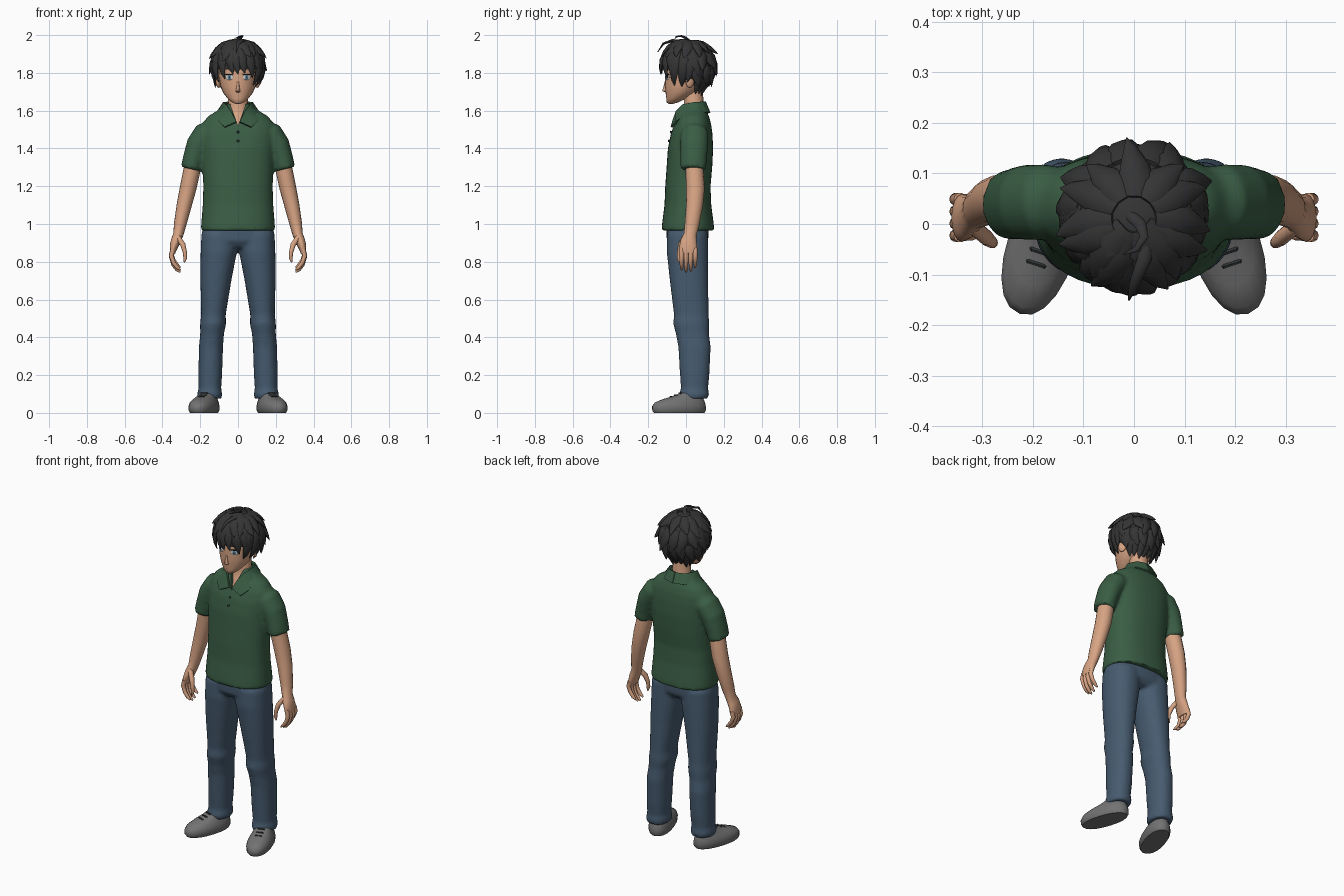
import bpy, bmesh, random
from math import sin, cos, pi, radians
from mathutils import Vector, Matrix

if "Cube" in bpy.data.objects:
    bpy.data.objects.remove(bpy.data.objects["Cube"])
random.seed(4)
parts = []


def material(name, r, g, b):
    m = bpy.data.materials.new(name)
    m.use_nodes = True
    m.diffuse_color = (r, g, b, 1)
    m.node_tree.nodes["Principled BSDF"].inputs["Base Color"].default_value = (r, g, b, 1)
    return m


skin = material("skin", .68, .37, .23)
green = material("shirt green", .042, .11, .058)
denim = material("denim blue", .062, .105, .16)
black = material("hair black", .035, .035, .036)
grey = material("shoe grey", .17, .17, .17)
dark = material("dark trim", .03, .035, .035)
white = material("eye white", .6, .6, .6)
iris = material("iris blue", .12, .25, .38)
lip = material("lip", .45, .2, .13)


def finish(name, bm, mat):
    bmesh.ops.recalc_face_normals(bm, faces=bm.faces)
    me = bpy.data.meshes.new(name)
    bm.to_mesh(me)
    bm.free()
    me.materials.append(mat)
    ob = bpy.data.objects.new(name, me)
    bpy.context.collection.objects.link(ob)
    parts.append(ob)
    return ob


def add_loft(bm, rings, n=16, p=2, ref=None, side=1, xf=None):
    """Skin rings of (x, y, z, rx, ry); with ref, rings turn along the path."""
    loops = []
    for i, (x, y, z, rx, ry) in enumerate(rings):
        u, v = Vector((1, 0, 0)), Vector((0, 1, 0))
        if ref:
            a, b = rings[max(i - 1, 0)], rings[min(i + 1, len(rings) - 1)]
            t = (Vector(b[:3]) - Vector(a[:3])).normalized()
            u = Vector(ref).cross(t).normalized()
            v = t.cross(u)
        loop = []
        for k in range(n):
            c, s = cos(2 * pi * k / n), sin(2 * pi * k / n)
            c, s = [abs(w) ** (2 / p) * (1 if w > 0 else -1) for w in (c, s)]
            q = Vector((x, y, z)) + u * c * rx + v * s * ry
            q = xf @ q if xf else q
            loop.append(bm.verts.new((q.x * side, q.y, q.z)))
        loops.append(loop)
    for a, b in zip(loops, loops[1:]):
        for k in range(n):
            bm.faces.new((a[k], a[(k + 1) % n], b[(k + 1) % n], b[k]))
    bm.faces.new(loops[0])
    bm.faces.new(loops[-1])


def loft(name, rings, mat, **kw):
    bm = bmesh.new()
    add_loft(bm, rings, **kw)
    return finish(name, bm, mat)


def ball(name, loc, size, mat, turn=0):
    bm = bmesh.new()
    m = Matrix.Translation(loc) @ Matrix.Rotation(turn, 4, 'Z') @ Matrix.Diagonal((*size, 1))
    bmesh.ops.create_uvsphere(bm, u_segments=16, v_segments=10, radius=1, matrix=m)
    return finish(name, bm, mat)


def bake(ob):
    ev = ob.evaluated_get(bpy.context.evaluated_depsgraph_get())
    me = bpy.data.meshes.new_from_object(ev)
    ob.modifiers.clear()
    ob.data = me


def fuse(ob, voxel):
    """Blend overlapping lofts into one cloth surface."""
    r = ob.modifiers.new("fuse", 'REMESH')
    r.mode, r.voxel_size = 'VOXEL', voxel
    s = ob.modifiers.new("soften", 'SMOOTH')
    s.factor, s.iterations = .5, 4
    bake(ob)


SIDES = ((1, "left"), (-1, "right"))
Y = (0, 1, 0)

# shirt: torso and sleeves fused, then a neck opening cut out
bm = bmesh.new()
torso = [(.01, .965, .197, .14), (.01, 1, .195, .137), (.01, 1.1, .187, .124),
         (.01, 1.2, .184, .12), (.018, 1.3, .188, .121), (.024, 1.4, .192, .12),
         (.03, 1.48, .197, .11), (.036, 1.53, .19, .097), (.04, 1.57, .16, .082),
         (.04, 1.6, .11, .068), (.04, 1.635, .075, .058)]
add_loft(bm, [(0, *r) for r in torso], n=32, p=2.3)
sleeve = [(.12, .042, 1.5, .05, .06), (.175, .044, 1.475, .066, .075),
          (.212, .043, 1.42, .062, .075), (.235, .04, 1.35, .056, .071),
          (.25, .038, 1.29, .054, .069)]
for s, _ in SIDES:
    add_loft(bm, sleeve, n=24, ref=Y, side=s)
shirt = finish("shirt", bm, green)
fuse(shirt, .011)
bm = bmesh.new()
tri = [(0, 1.52), (.05, 1.66), (-.05, 1.66)]
base = bm.faces.new([bm.verts.new((x, -.2, z)) for x, z in tri])
ext = bmesh.ops.extrude_face_region(bm, geom=[base])["geom"]
bmesh.ops.translate(bm, verts=[g for g in ext if isinstance(g, bmesh.types.BMVert)], vec=(0, .21, 0))
cutter = finish("neck_cutter", bm, skin)
cutter.hide_render = True
cut = shirt.modifiers.new("neck opening", 'BOOLEAN')
cut.operation, cut.object, cut.solver = 'DIFFERENCE', cutter, 'EXACT'
bake(shirt)
parts.remove(cutter)
bpy.data.objects.remove(cutter)

# folded collar: a strip round the neck with two pointed flaps
top = [(.008, -.068, 1.54), (.035, -.05, 1.595), (.06, -.015, 1.63), (.074, .04, 1.642),
       (.05, .085, 1.645), (0, .1, 1.645)]
low = [(.07, -.076, 1.512), (.1, -.05, 1.54), (.112, .0, 1.575), (.108, .05, 1.59),
       (.07, .108, 1.59), (0, .124, 1.588)]
for s, tag in SIDES:
    bm = bmesh.new()
    rows = [[bm.verts.new((x * s, y, z)) for x, y, z in row] for row in (top, low)]
    for i in range(len(top) - 1):
        bm.faces.new((rows[0][i], rows[0][i + 1], rows[1][i + 1], rows[1][i]))
    flap = finish(tag + "_collar", bm, green)
    thick = flap.modifiers.new("thickness", 'SOLIDIFY')
    thick.thickness, thick.offset = .012, 0
    bake(flap)
for i, (y, z) in enumerate([(-.08, 1.487), (-.091, 1.44)]):
    ball(f"button_{i}", (0, y, z), (.007, .005, .007), dark)

# trousers: pelvis and legs fused
bm = bmesh.new()
add_loft(bm, [(0, .008, .875, .13, .085), (0, .008, .91, .185, .11), (0, .008, .99, .19, .112)], n=32, p=2.4)
leg = [(.15, .043, .075, .062, .074), (.15, .043, .1, .067, .079), (.149, .045, .13, .06, .072),
       (.147, .046, .2, .063, .078), (.143, .045, .35, .064, .086), (.137, .034, .42, .063, .088),
       (.132, .028, .47, .069, .096), (.13, .028, .52, .065, .092), (.117, .016, .7, .082, .102),
       (.102, .008, .85, .096, .11), (.097, .008, .95, .097, .108)]
for s, _ in SIDES:
    add_loft(bm, leg, n=24, p=2.2, side=s)
fuse(finish("trousers", bm, denim), .011)

# arms and hands
arm = [(.225, .042, 1.38, .042, .046), (.245, .045, 1.28, .045, .048), (.264, .05, 1.19, .044, .049),
       (.285, .045, 1.1, .04, .045), (.306, .032, 1, .033, .039), (.316, .022, .945, .027, .034),
       (.33, .014, .91, .026, .043), (.34, .012, .88, .022, .047), (.347, .012, .845, .014, .045)]
thumb = [(.318, -.005, .93, .014, .016), (.292, -.027, .89, .014, .016),
         (.281, -.036, .85, .011, .012), (.279, -.037, .82, .01, .011), (.284, -.037, .797, .004, .004)]
for s, tag in SIDES:
    loft(tag + "_arm", arm, skin, ref=Y, side=s)
    loft(tag + "_thumb", thumb, skin, n=10, ref=Y, side=s)
    for i in range(4):
        y, d = -.023 + i * .024, (.0, -.012, -.006, .012)[i]
        finger = [(.344, y, .87, .013, .013), (.353, y, .832 + d / 2, .0125, .0125),
                  (.341, y, .795 + d, .011, .011), (.322, y, .77 + d, .01, .01),
                  (.305, y, .757 + d, .004, .004)]
        loft(f"{tag}_finger_{i}", finger, skin, n=10, ref=Y, side=s)

# shoes, turned outwards, with laces
shoe = [(0, -.08, 0, .06, .14), (0, -.081, .012, .067, .148), (0, -.081, .035, .069, .148),
        (0, -.076, .055, .064, .139), (0, -.057, .073, .055, .112), (0, -.034, .088, .047, .083),
        (0, -.012, .105, .043, .06), (0, -.004, .12, .04, .05)]
place = Matrix.Translation((.155, .04, 0)) @ Matrix.Rotation(radians(18), 4, 'Z')
for s, tag in SIDES:
    loft(tag + "_shoe", shoe, grey, n=20, p=2.2, side=s, xf=place)
    loft(tag + "_ankle", [(0, -.004, .1, .046, .06), (0, 0, .118, .046, .057)], dark, side=s, xf=place)
    for i in range(3):
        y, z = -.075 - i * .025, .104 - i * .01
        lace = [(-.035, y + .012, z - .024, .004, .004), (-.015, y, z, .005, .005),
                (.015, y, z, .005, .005), (.035, y + .012, z - .024, .004, .004)]
        loft(f"{tag}_lace_{i}", lace, dark, n=6, ref=Y, side=s, xf=place)

# head, neck and chest
loft("neck", [(0, .03, 1.45, .08, .08), (0, .035, 1.53, .08, .084), (0, .04, 1.58, .065, .06),
              (0, .042, 1.62, .054, .053), (0, .038, 1.72, .05, .05)], skin)
face = [(-.08, 1.636, .012, .012), (-.072, 1.644, .032, .03), (-.05, 1.665, .056, .054),
        (-.025, 1.695, .079, .083), (-.008, 1.73, .093, .104), (.002, 1.78, .102, .112),
        (.006, 1.84, .106, .116), (.01, 1.9, .095, .105), (.01, 1.94, .055, .06)]
loft("head", [(0, *r) for r in face], skin, n=24)
loft("nose", [(0, -.1, 1.697, .012, .008), (0, -.112, 1.703, .012, .014),
              (0, -.11, 1.725, .008, .01), (0, -.107, 1.76, .005, .004)], skin, n=8)
ball("mouth", (0, -.1, 1.672), (.017, .005, .002), lip)
for s, tag in SIDES:
    a = s * radians(24)
    ball(tag + "_ear", (s * .102, .02, 1.755), (.013, .024, .034), skin, a)
    ball(tag + "_eye", (s * .046, -.0985, 1.776), (.023, .004, .014), white, a)
    ball(tag + "_iris", (s * .045, -.1, 1.777), (.012, .0045, .014), iris, a)
    ball(tag + "_pupil", (s * .045, -.1025, 1.777), (.005, .003, .007), dark, a)
    ball(tag + "_lash", (s * .047, -.0995, 1.792), (.026, .0045, .003), dark, a)

# hair cap, open over the face and nape
CENTRE, SIZE = Vector((0, .01, 1.84)), (.132, .138, .134)
bm = bmesh.new()
bmesh.ops.create_uvsphere(bm, u_segments=32, v_segments=20, radius=1,
                          matrix=Matrix.Translation(CENTRE) @ Matrix.Diagonal((*SIZE, 1)))


def bare(f):
    c = f.calc_center_median()
    return c.z < 1.73 or (c.y < -.01 and c.z < 1.82)


bmesh.ops.delete(bm, geom=[f for f in bm.faces if bare(f)], context='FACES')
finish("hair_cap", bm, black)


def on_head(az, el, k):
    """Point over the scalp; az 0 is the front, el is degrees above the middle."""
    az, el = radians(az), radians(el)
    d = Vector((sin(az) * cos(el), -cos(az) * cos(el), sin(el)))
    return CENTRE + Vector(a * b * k for a, b in zip(d, SIZE))


def lock(name, az, el0, el1, lift, w, sweep=0):
    rings = []
    for t, k in ((0, .7), (.3, 1), (.6, .8), (.85, .42), (1, .04)):
        q = on_head(az + sweep * t * t, el0 + (el1 - el0) * t, .97 + .06 * t + lift * t ** 3)
        rings.append((*q, w * k, w * k * .5))
    a = radians(az)
    loft(name, rings, black, n=8, ref=(sin(a), -cos(a), .3))


# rows of locks: first and last angle, count, root, tip, lift, width, sweep
ROWS = {"fringe": (-56, 56, 8, 55, -23, .07, .034, 10), "left_side": (64, 112, 4, 40, -42, .12, .036, -12),
        "right_side": (-112, -64, 4, 40, -42, .12, .036, 12), "crown": (60, 300, 9, 72, 18, .2, .036, 10),
        "back": (105, 255, 8, 35, -14, .24, .038, -10), "low_back": (112, 248, 7, 0, -42, .24, .036, 8),
        "nape": (120, 240, 7, -22, -68, .32, .03, -6), "front_crown": (-50, 50, 4, 80, 12, .14, .038, -14)}
for row, (a0, a1, count, e0, e1, lift, w, sweep) in ROWS.items():
    for i in range(count):
        az = a0 + (a1 - a0) * i / (count - 1) + random.uniform(-5, 5)
        lock(f"hair_{row}_{i}", az, e0, e1 + random.uniform(-7, 7),
             lift * random.uniform(.6, 1.15), w, sweep * random.choice((-1, 1, 1)))
# stray curls on top
loft("hair_curl", [(-.01, .02, 1.965, .012, .008), (.012, 0, 1.985, .012, .007), (.02, -.025, 1.995, .009, .005),
                   (.005, -.05, 1.992, .006, .004), (-.02, -.06, 1.98, .001, .001)], black, n=8, ref=(0, .3, 1))
loft("hair_tuft", [(.03, -.02, 1.96, .016, .01), (.02, -.07, 1.972, .014, .008), (.0, -.12, 1.955, .01, .006),
                   (-.01, -.15, 1.91, .002, .002)], black, n=8, ref=(0, -.3, 1))

# smooth shading with kept edges
for ob in bpy.context.selected_objects:
    ob.select_set(False)
for ob in parts:
    ob.select_set(True)
bpy.context.view_layer.objects.active = shirt
bpy.ops.object.shade_smooth_by_angle(angle=radians(48))
